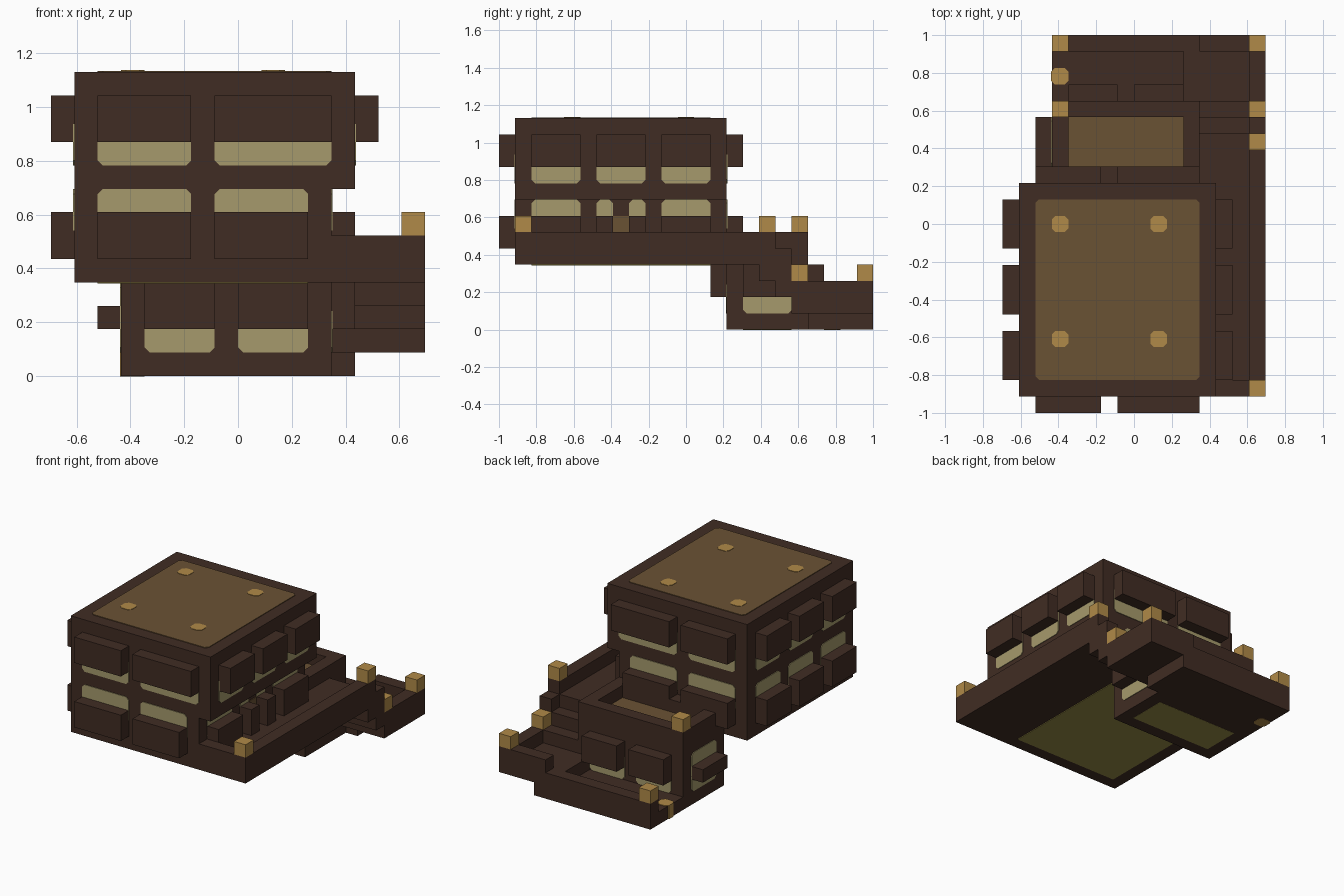
import bpy, bmesh

cube = bpy.data.objects.get("Cube")
if cube:
    bpy.data.objects.remove(cube, do_unlink=True)

U = 2 / 23      # one building cell
T = 0.05        # half thickness of painted plates, in cells


def material(name, code):
    """Flat material from an sRGB hex code."""
    rgb = [int(code[i:i + 2], 16) / 255 for i in (0, 2, 4)]
    col = [c / 12.92 if c <= 0.04045 else ((c + 0.055) / 1.055) ** 2.4 for c in rgb] + [1]
    m = bpy.data.materials.new(name)
    m.use_nodes = True
    m.diffuse_color = col
    bsdf = m.node_tree.nodes["Principled BSDF"]
    bsdf.inputs["Base Color"].default_value = col
    bsdf.inputs["Roughness"].default_value = 0.9
    return m


WALL = material("dark_brown_wall", "402c23")
ROOF = material("tan_roof", "6a5234")
GLASS = material("pale_window", "a69a6c")
LAMP = material("amber_lamp", "b08a48")
FLOOR = material("olive_floor", "968a45")


def block(name, x, y, z, mat=WALL, round_axis=None):
    """Box spanning cell ranges; optionally cut the corners seen along one axis."""
    spans = (x, y, z)
    bm = bmesh.new()
    bmesh.ops.create_cube(bm, size=1)
    for v in bm.verts:
        for i, (a, b) in enumerate(spans):
            v.co[i] = a + (v.co[i] + 0.5) * (b - a)
    if round_axis is not None:
        edges = [e for e in bm.edges
                 if abs(e.verts[0].co[round_axis] - e.verts[1].co[round_axis]) > 1e-4]
        bmesh.ops.bevel(bm, geom=edges, offset=0.22, segments=1, affect='EDGES')
    for v in bm.verts:
        v.co = ((v.co.x - 8) * U, (v.co.y - 11.5) * U, v.co.z * U)
    mesh = bpy.data.meshes.new(name)
    bm.to_mesh(mesh)
    bm.free()
    mesh.materials.append(mat)
    ob = bpy.data.objects.new(name, mesh)
    bpy.context.collection.objects.link(ob)
    return ob


def plate(name, axis, at, a, b, mat, rounded=True):
    """Thin painted panel on the plane axis = at."""
    spans = [a, b]
    spans.insert(axis, (at - T, at + T))
    return block(name, *spans, mat, axis if rounded else None)


def window(name, axis, at, out, span, pane, box):
    """Window pane with a projecting box over part of it."""
    plate(name + "_pane", axis, at, span, pane, GLASS)
    spans = [span, box]
    spans.insert(axis, (min(at, at + out), max(at, at + out)))
    block(name + "_box", *spans)


def lamp(name, x, y, z):
    block(name, (x, x + 1), (y, y + 1), (z, z + 1), LAMP)


# Main building: narrower lower storey, wider upper storey
block("lower_storey", (1, 12), (1, 14), (4, 8))
block("upper_storey", (1, 13), (1, 14), (8, 13))
plate("main_roof_panel", 2, 13, (2, 12), (2, 13), ROOF)
plate("main_floor_panel", 2, 4, (2, 11), (2, 13), FLOOR, False)
for x in (3, 9):
    for y in (4, 11):
        block("roof_lamp", (x, x + 1), (y, y + 1), (12.9, 13.08), LAMP, 2)

UPPER = ((9, 11), (10, 12))
LOWER = ((6, 8), (5, 7))
SIDE_SPANS = ((2, 5), (6, 9), (10, 13))

# Front and back windows
for face, at, out in (("front", 1, -1), ("back", 14, 1)):
    for span in ((2, 6), (7, 12)):
        window(face + "_upper_window", 1, at, out, span, *UPPER)
    for span in ((2, 6), (7, 11)):
        window(face + "_lower_window", 1, at, out, span, *LOWER)

# Side windows
for span in SIDE_SPANS:
    window("right_upper_window", 0, 1, -1, span, *UPPER)
    window("right_lower_window", 0, 1, -1, span, *LOWER)
    window("left_upper_window", 0, 13, 1, span, *UPPER)
for span in (SIDE_SPANS[0], (6, 7), (8, 9), SIDE_SPANS[2]):
    window("terrace_window", 0, 12, 1, span, *LOWER)
plate("terrace_door", 0, 12, (7, 8), (5, 7), ROOF, False)

# Terrace along the left side with a parapet
block("terrace_floor", (12, 16), (1, 16), (4, 5))
block("terrace_front_parapet", (12, 16), (1, 2), (5, 6))
block("terrace_side_parapet", (15, 16), (2, 17), (5, 6))
lamp("terrace_front_lamp", 15, 1, 6)
lamp("terrace_back_lamp", 15, 16, 6)

# Stairs from the terrace to the lower deck
for i in range(3):
    block("stair_step", (12, 16), (16 + i, 17 + i), (3 - i, 5 - i))
block("stair_parapet", (15, 16), (17, 18), (4, 5))

# Annex with a sunken roof
block("annex_body", (3, 12), (14, 19), (0, 5))
for x in ((3, 4), (11, 12)):
    block("annex_side_rim", x, (14, 19), (5, 6))
for y in ((14, 15), (18, 19)):
    block("annex_end_rim", (4, 11), y, (5, 6))
plate("annex_roof_panel", 2, 5, (4, 11), (15, 18), ROOF, False)
plate("annex_floor_panel", 2, 0.04, (4, 11), (15, 18), FLOOR, False)
for span in ((4, 7), (8, 11)):
    window("annex_front_window", 1, 14, -1, span, (1, 3), (2, 4))
    window("annex_back_window", 1, 19, 1, span, (1, 3), (2, 4))
window("annex_right_window", 0, 3, -1, (15, 18), (1, 4), (2, 3))
window("annex_left_window", 0, 12, 1, (15, 18), (1, 3), (2, 4))
lamp("annex_corner_lamp", 3, 18, 6)

# Lower deck behind the annex
block("deck_base", (3, 13), (19, 23), (0, 1))
block("deck_back_parapet", (3, 12), (22, 23), (1, 2))
block("deck_landing", (11, 16), (19, 23), (1, 2))
block("landing_back_parapet", (12, 16), (22, 23), (2, 3))
block("landing_side_parapet", (15, 16), (18, 22), (2, 3))
lamp("landing_front_lamp", 15, 18, 3)
lamp("landing_back_lamp", 15, 22, 3)
lamp("deck_corner_lamp", 3, 22, 2)
block("deck_inset_lamp", (2.95, 4), (20, 21), (-0.02, 1.05), LAMP, 2)
